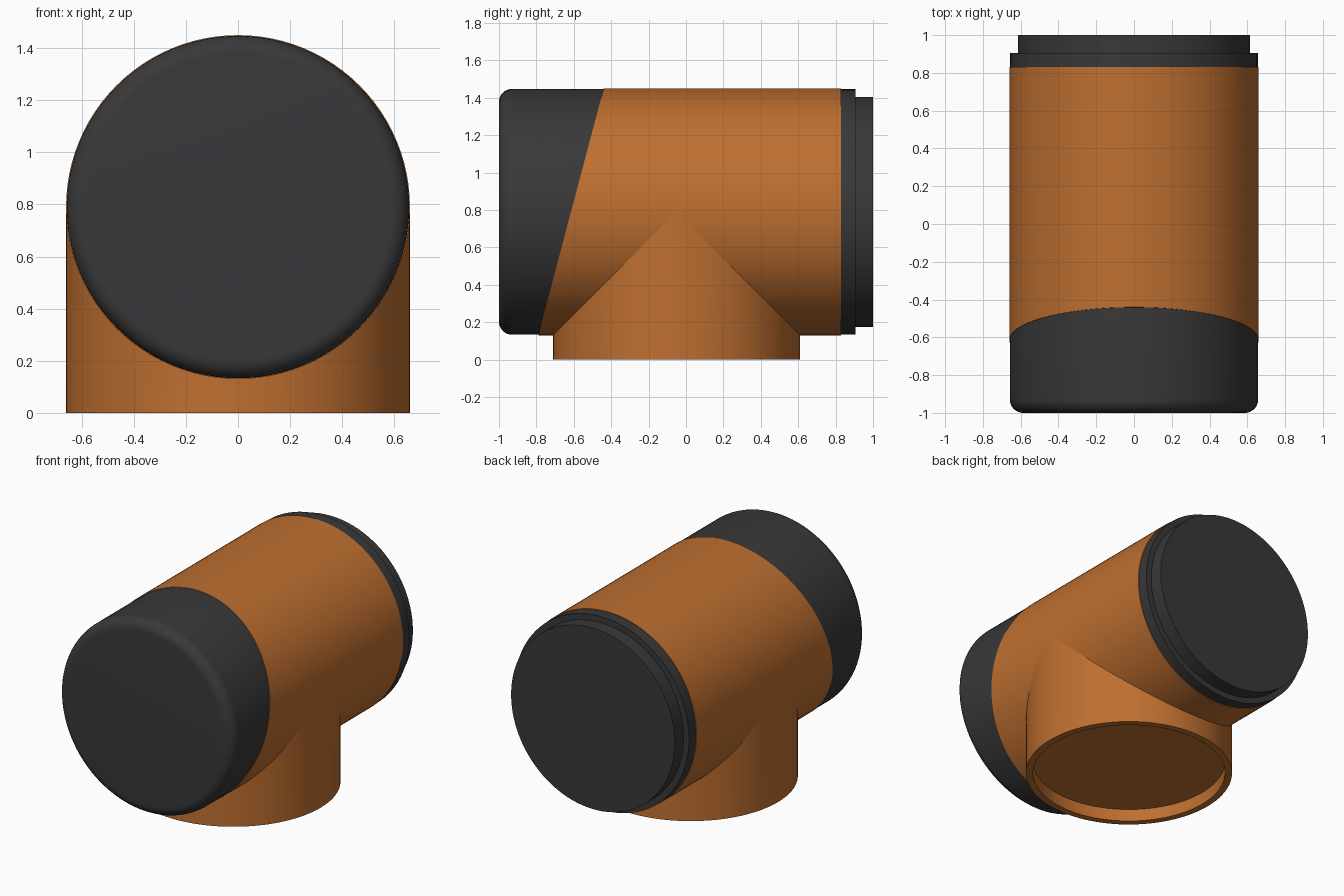
import bpy, bmesh
from math import sin, cos, pi, radians

if "Cube" in bpy.data.objects:
    bpy.data.objects.remove(bpy.data.objects["Cube"])

N = 96          # sides of every round part
AXIS = 0.79     # height of the horizontal barrel axis
R = 0.66        # barrel and neck radius
NECK_Y = -0.05  # centre of the vertical neck
ANGLES = [2 * pi * i / N for i in range(N)]


def material(name, color):
    m = bpy.data.materials.new(name)
    m.diffuse_color = (*color, 1)
    m.use_nodes = True
    m.node_tree.nodes["Principled BSDF"].inputs["Base Color"].default_value = m.diffuse_color
    return m


def loft(name, rings, mat, cap_start=True, cap_end=True):
    """Bridge a list of point rings into one smooth object."""
    bm = bmesh.new()
    loops = [[bm.verts.new(p) for p in ring] for ring in rings]
    for a, b in zip(loops, loops[1:]):
        for i in range(N):
            j = (i + 1) % N
            bm.faces.new((a[i], a[j], b[j], b[i]))
    if cap_start:
        bm.faces.new(loops[0])
    if cap_end:
        bm.faces.new(loops[-1])
    bmesh.ops.recalc_face_normals(bm, faces=bm.faces)
    me = bpy.data.meshes.new(name)
    bm.to_mesh(me)
    bm.free()
    me.materials.append(mat)
    ob = bpy.data.objects.new(name, me)
    bpy.context.collection.objects.link(ob)
    bpy.ops.object.select_all(action='DESELECT')
    ob.select_set(True)
    bpy.context.view_layer.objects.active = ob
    bpy.ops.object.shade_smooth_by_angle(angle=radians(30))
    return ob


def barrel_ring(r, y):
    """Ring around the horizontal axis."""
    return [(r * cos(a), y, AXIS + r * sin(a)) for a in ANGLES]


def slant_ring(r):
    """Ring on the tilted seam between front cap and body."""
    return [(x, -0.615 + (z - AXIS) * 0.265, z) for x, _, z in barrel_ring(r, 0)]


def neck_ring(r, z):
    """Ring around the vertical neck axis."""
    return [(r * cos(a), NECK_Y + r * sin(a), z) for a in ANGLES]


orange = material("orange", (0.52, 0.16, 0.03))
dark = material("dark_grey", (0.04, 0.04, 0.042))

# horizontal body with slanted front end
loft("body", [slant_ring(R), barrel_ring(R, 0.83)], orange)

# front cap with rounded rim
F, RC = 0.07, 0.657
rim = [barrel_ring(RC - F + F * sin(t), -1 + F - F * cos(t))
       for t in [pi / 2 * i / 8 for i in range(9)]]
loft("front_cap", rim + [slant_ring(RC)], dark, cap_end=False)

# stepped rear plug
loft("rear_plug", [barrel_ring(r, y) for r, y in
                   [(0.656, 0.83), (0.656, 0.905), (0.615, 0.905), (0.615, 1.0)]],
     dark, cap_start=False)

# vertical neck, mitred to the barrel, with a recessed underside
mitre = [(R * cos(a), NECK_Y + R * sin(a), AXIS - R * abs(sin(a))) for a in ANGLES]
loft("neck", [mitre, neck_ring(R, 0), neck_ring(0.615, 0), neck_ring(0.615, 0.085)],
     orange, cap_start=False)
